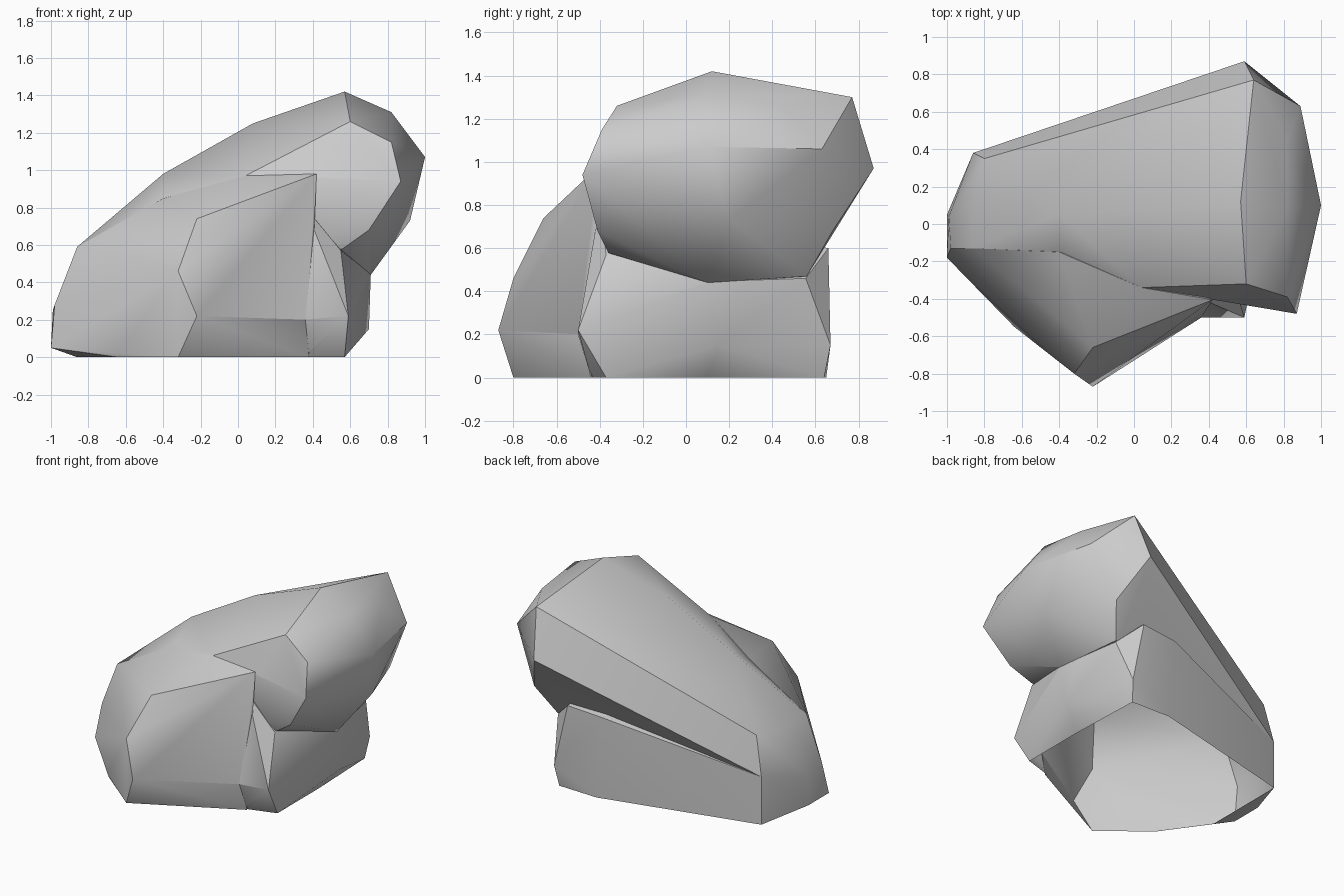
import bpy, bmesh, math

if "Cube" in bpy.data.objects:
    bpy.data.objects.remove(bpy.data.objects["Cube"])


def hull(name, points):
    """Faceted convex rock chunk wrapped around a few corner points."""
    bm = bmesh.new()
    for p in points:
        bm.verts.new(p)
    res = bmesh.ops.convex_hull(bm, input=bm.verts[:])
    stray = {g for key in ("geom_interior", "geom_unused") for g in res[key]
             if isinstance(g, bmesh.types.BMVert)}
    bmesh.ops.delete(bm, geom=list(stray), context='VERTS')
    bmesh.ops.recalc_face_normals(bm, faces=bm.faces[:])
    mesh = bpy.data.meshes.new(name)
    bm.to_mesh(mesh)
    bm.free()
    obj = bpy.data.objects.new(name, mesh)
    bpy.context.collection.objects.link(obj)
    return obj


# Tilted upper slab that overhangs on the right and back
rock = hull("rock", [
    (-.86, -.13, .59), (-.86, .10, .59), (-.80, .35, .61),
    (-.40, .05, .98), (.08, .08, 1.25), (.57, .12, 1.42),
    (.60, -.32, 1.26), (.04, -.34, .97),
    (.82, -.39, 1.15), (.82, .08, 1.31), (.82, .45, 1.26), (.64, .77, 1.30),
    (.87, -.48, .94), (1.0, .10, 1.07), (.89, .63, 1.06), (.59, .87, .97),
    (.62, -.43, .94), (.92, .20, .73), (.72, .68, .68), (.70, -.41, .68),
    (.56, -.36, .58), (.71, .10, .44), (.62, .56, .47),
    (-.86, .38, .34), (-.98, -.13, .28), (-.99, .04, .25)])

# Narrower base block under the slab
base = hull("base", [
    (-1, -.18, .05), (-1, .05, .05), (-.98, -.13, .28), (-.99, .04, .25),
    (-.86, -.23, 0), (-.86, .38, 0), (-.86, .38, .34),
    (.25, .65, 0), (.55, .64, 0), (.57, .67, .15), (.62, .555, .46),
    (.20, .65, .58), (.47, .66, .60), (.57, -.37, 0), (.59, -.50, .22),
    (.55, -.37, .57), (.70, .15, .15), (.71, .10, .445), (.57, .10, 0),
    (.36, -.40, .80), (.35, -.50, .2), (.34, -.44, 0), (.36, -.43, .60),
    (-.3, -.3, 0)])

# Pointed bulge on the front left
bulge = hull("bulge", [
    (-.22, -.66, .74), (-.32, -.80, .46), (-.22, -.87, .22), (-.32, -.80, 0),
    (-.64, -.55, .02), (-.64, -.54, 0), (-.86, -.23, 0), (-1, -.18, .05),
    (-.98, -.13, .28), (-.86, -.13, .59), (-.40, -.15, .85), (.04, -.34, .97),
    (.42, -.405, .98), (.36, -.50, .2), (.38, -.44, 0), (.38, -.43, .55),
    (-.1, 0, 0)])

# Fuse the chunks into one stone
bpy.context.view_layer.objects.active = rock
rock.select_set(True)
for part in (base, bulge):
    mod = rock.modifiers.new("union", 'BOOLEAN')
    mod.operation = 'UNION'
    mod.solver = 'EXACT'
    mod.object = part
    bpy.ops.object.modifier_apply(modifier=mod.name)
    bpy.data.objects.remove(part)

# The stone is a hollow shell, open underneath
bm = bmesh.new()
bm.from_mesh(rock.data)
under = [f for f in bm.faces if all(v.co.z < .003 for v in f.verts)]
bmesh.ops.delete(bm, geom=under, context='FACES')
bm.to_mesh(rock.data)
bm.free()

bpy.ops.object.shade_smooth_by_angle(angle=math.radians(36))
